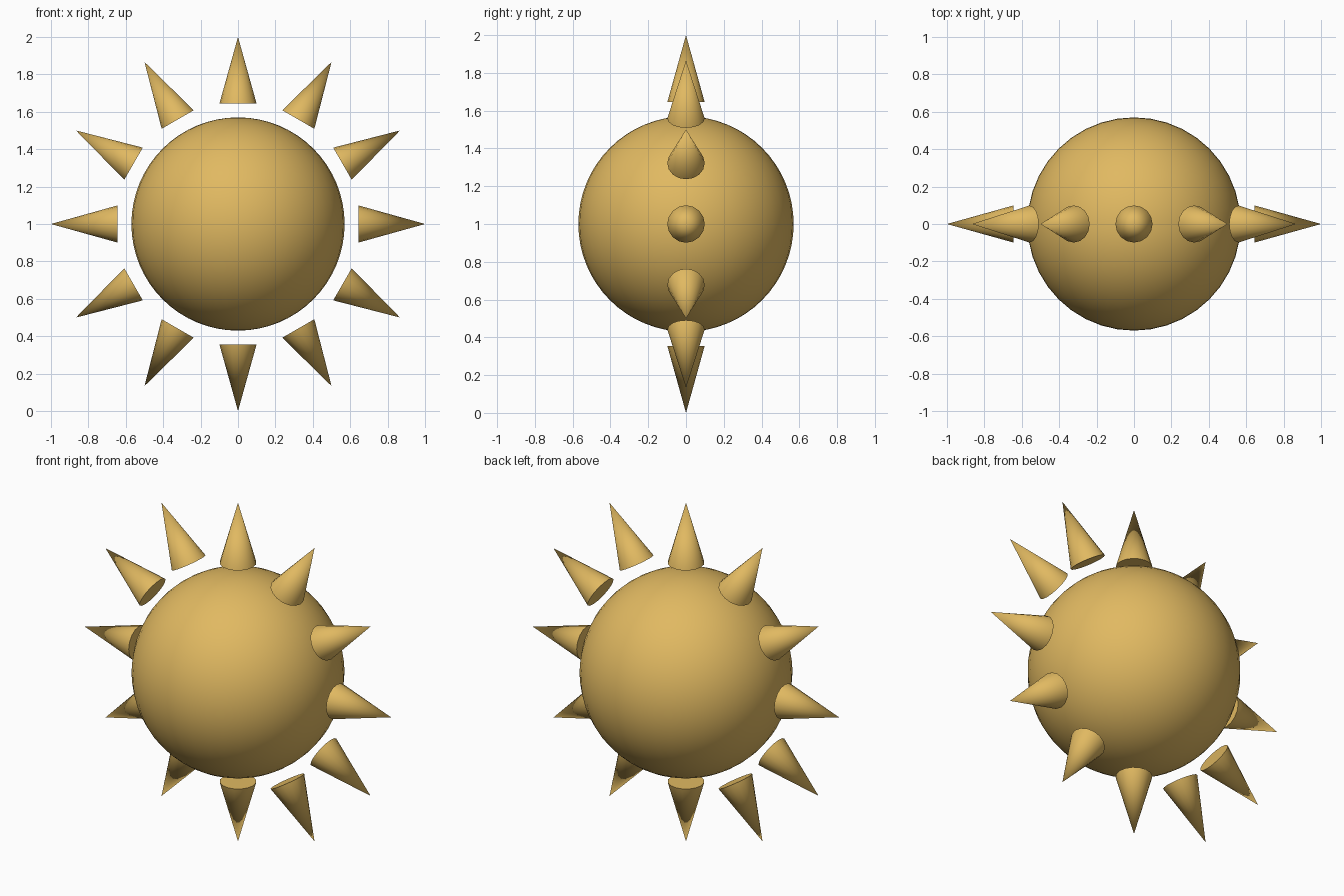
import bpy
import math

old = bpy.data.objects.get("Cube")
if old:
    bpy.data.objects.remove(old, do_unlink=True)

CENTRE_Z = 1.0
BALL_RADIUS = 0.57
RAY_BASE, RAY_TIP = 0.645, 1.0
RAY_RADIUS = 0.099
RAY_COUNT = 12

# Single golden material
gold = bpy.data.materials.new("golden_yellow")
gold.use_nodes = True
colour = (0.75, 0.485, 0.12, 1.0)
gold.diffuse_color = colour
bsdf = next(n for n in gold.node_tree.nodes if n.type == "BSDF_PRINCIPLED")
bsdf.inputs["Base Color"].default_value = colour
bsdf.inputs["Roughness"].default_value = 0.7


def finish(name):
    """Name, colour and smooth the newly added part."""
    part = bpy.context.object
    part.name = name
    part.data.materials.append(gold)
    bpy.ops.object.shade_smooth_by_angle(angle=math.radians(35))
    return part


# Sun ball
bpy.ops.mesh.primitive_uv_sphere_add(
    segments=40, ring_count=32, radius=BALL_RADIUS, location=(0, 0, CENTRE_Z))
finish("sun_ball")

# Ring of floating cone rays in the x-z plane
middle = (RAY_BASE + RAY_TIP) / 2
for i in range(RAY_COUNT):
    angle = math.tau * i / RAY_COUNT
    bpy.ops.mesh.primitive_cone_add(
        vertices=16, radius1=RAY_RADIUS, radius2=0, depth=RAY_TIP - RAY_BASE,
        location=(middle * math.sin(angle), 0, CENTRE_Z + middle * math.cos(angle)),
        rotation=(0, angle, 0))
    finish(f"ray_{i + 1}")
